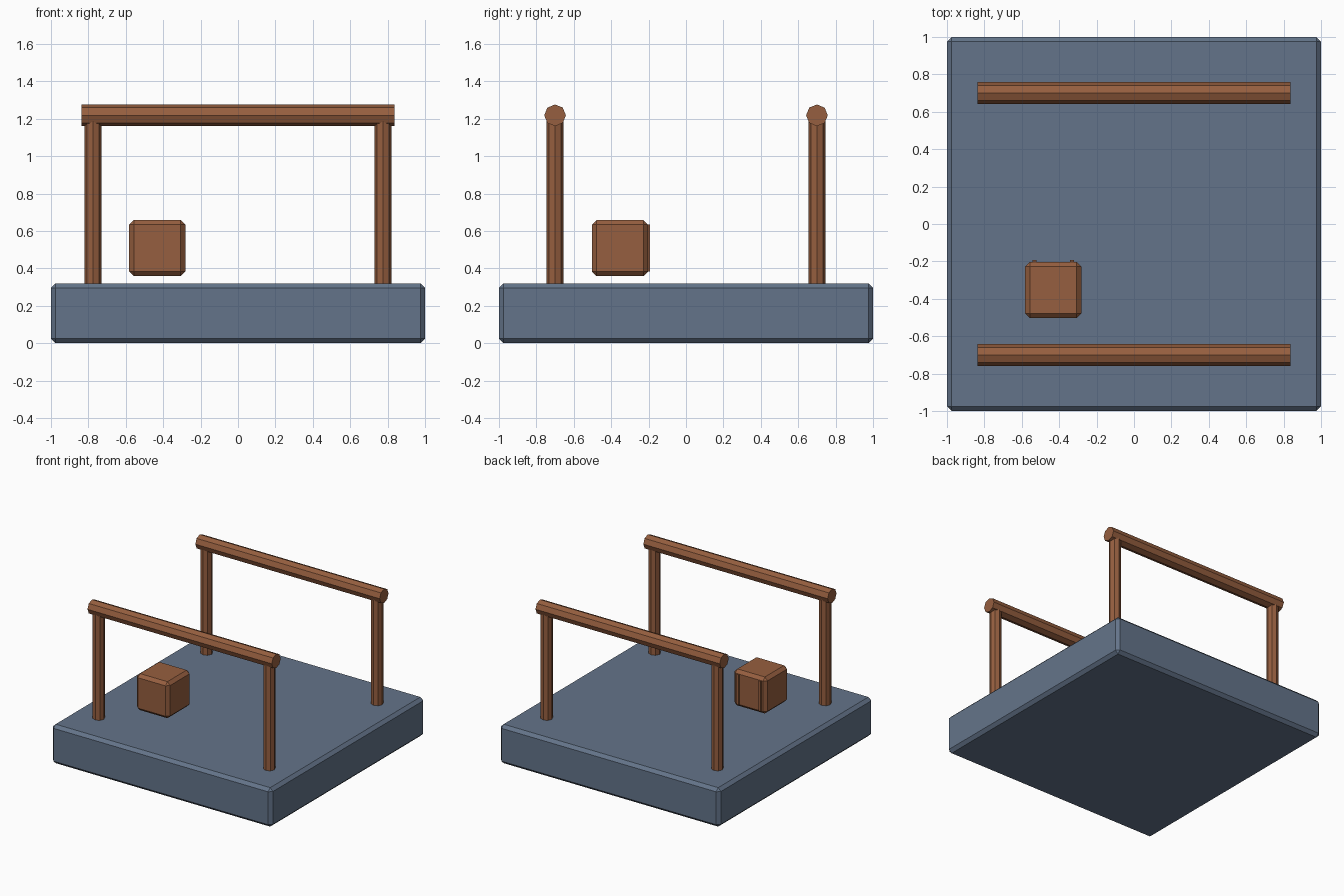
import bpy
import math

if "Cube" in bpy.data.objects:
    bpy.data.objects.remove(bpy.data.objects["Cube"])


def material(name, color):
    m = bpy.data.materials.new(name)
    m.diffuse_color = (*color, 1)
    m.use_nodes = True
    m.node_tree.nodes["Principled BSDF"].inputs["Base Color"].default_value = m.diffuse_color
    return m


slate = material("slate blue", (0.127, 0.175, 0.254))
wood = material("brown wood", (0.305, 0.114, 0.050))


def box(name, lo, hi, mat, bevel=0.0):
    bpy.ops.mesh.primitive_cube_add(
        size=1, location=[(a + b) / 2 for a, b in zip(lo, hi)])
    ob = bpy.context.object
    ob.name = name
    ob.scale = [b - a for a, b in zip(lo, hi)]
    bpy.ops.object.transform_apply(location=False, rotation=False, scale=True)
    ob.data.materials.append(mat)
    if bevel:
        mod = ob.modifiers.new("chamfer", "BEVEL")
        mod.width = bevel
        mod.segments = 1
    return ob


def rod(name, center, radius, length, rotation=(0, 0, 0)):
    bpy.ops.mesh.primitive_cylinder_add(
        vertices=8, radius=radius, depth=length,
        location=center, rotation=rotation)
    ob = bpy.context.object
    ob.name = name
    ob.data.materials.append(wood)
    return ob


# Chamfered platform
box("platform", (-1, -1, 0), (1, 1, 0.32), slate, 0.025)

# Two railings: a rail on two posts, front and back
for side, y in (("front", -0.7), ("back", 0.7)):
    rod(side + "_rail", (0, y, 1.218), 0.058, 1.675, (0, math.pi / 2, 0))
    for end, x in (("left", -0.775), ("right", 0.775)):
        rod(f"{side}_{end}_post", (x, y, 0.75), 0.046, 0.92)

# Floating crate with two thin battens on its back
cx, cy, cz, h = -0.432, -0.353, 0.508, 0.15
box("crate", (cx - h, cy - h, cz - h), (cx + h, cy + h, cz + h), wood, 0.025)
for end, dx in (("left", -0.1), ("right", 0.1)):
    box(f"crate_{end}_batten",
        (cx + dx - 0.01, cy + h - 0.01, cz - 0.125),
        (cx + dx + 0.01, cy + h + 0.01, cz + 0.125), wood)
